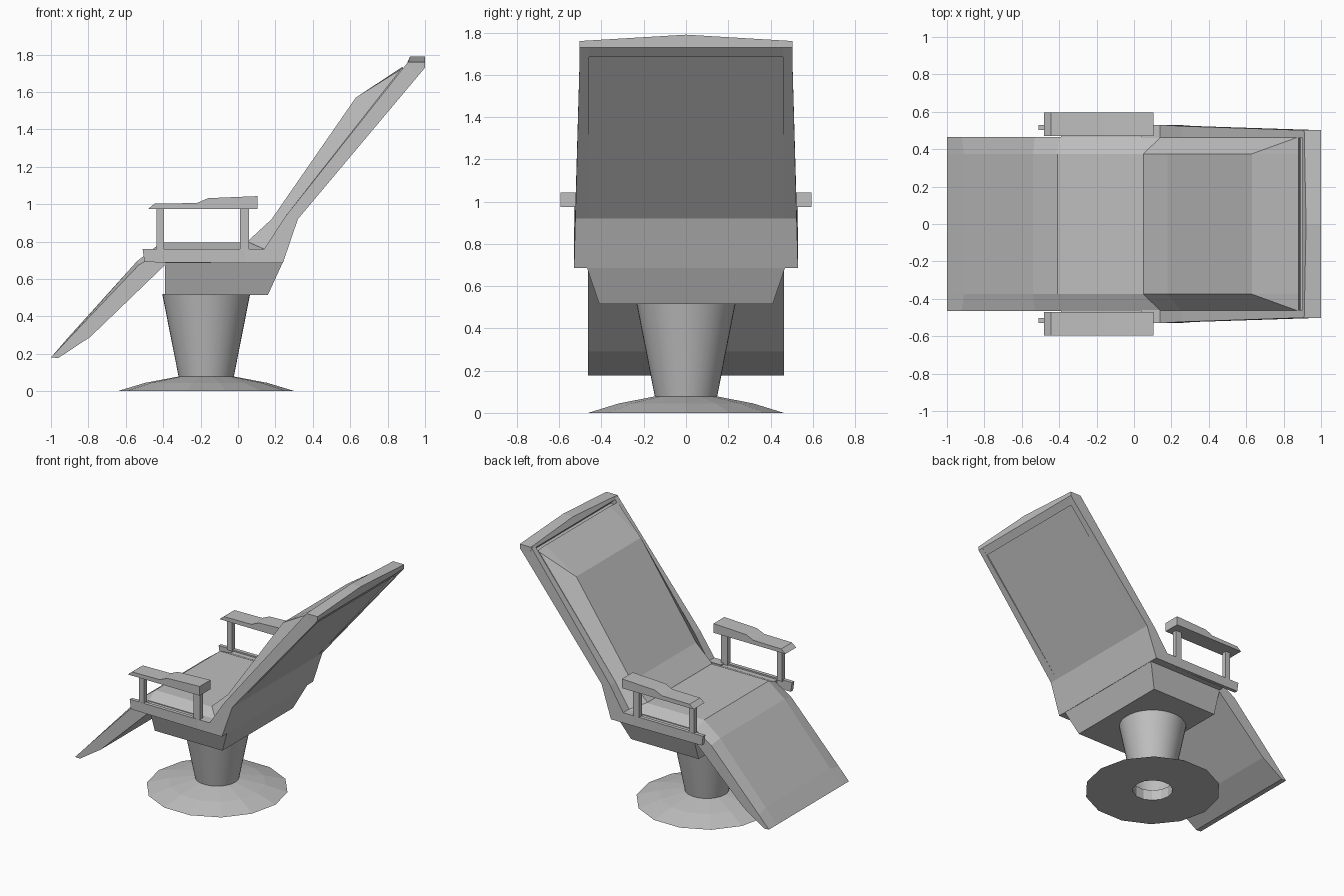
import bpy, bmesh, math

cube = bpy.data.objects.get("Cube")
if cube:
    bpy.data.objects.remove(cube, do_unlink=True)

grey = bpy.data.materials.new("plain_grey")
grey.use_nodes = True
colour = (0.52, 0.52, 0.52, 1)
grey.diffuse_color = colour
grey.node_tree.nodes["Principled BSDF"].inputs["Base Color"].default_value = colour


def finish(name, bm, smooth=False):
    bmesh.ops.recalc_face_normals(bm, faces=bm.faces)
    for f in bm.faces:
        f.smooth = smooth
    me = bpy.data.meshes.new(name)
    bm.to_mesh(me)
    bm.free()
    me.materials.append(grey)
    ob = bpy.data.objects.new(name, me)
    bpy.context.collection.objects.link(ob)
    return ob


def loft(name, sections):
    """Skin side profiles (x, z) placed at successive y positions."""
    bm = bmesh.new()
    rings = [[bm.verts.new((x, y, z)) for x, z in pts] for y, pts in sections]
    for a, b in zip(rings, rings[1:]):
        for i in range(len(a)):
            j = (i + 1) % len(a)
            bm.faces.new((a[i], a[j], b[j], b[i]))
    bm.faces.new(rings[0])
    bm.faces.new(rings[-1])
    return finish(name, bm)


def slab(name, pts, y0, y1):
    return loft(name, [(y0, pts), (y1, pts)])


def cushion(name, edge, crown, y_edge, y_crown):
    return loft(name, [(-y_edge, edge), (-y_crown, crown),
                       (y_crown, crown), (y_edge, edge)])


def rect(x0, x1, z0, z1):
    return [(x0, z0), (x1, z0), (x1, z1), (x0, z1)]


def lathe(name, profile, sides, smooth, closed):
    """Revolve (radius, z) points about the pedestal axis."""
    bm = bmesh.new()
    rings = []
    for r, z in profile:
        rings.append([bm.verts.new((-0.17 + r * math.cos(t), r * math.sin(t), z))
                      for t in (math.tau * i / sides for i in range(sides))])
    pairs = list(zip(rings, rings[1:]))
    if closed:
        pairs.append((rings[-1], rings[0]))
    for a, b in pairs:
        for i in range(sides):
            j = (i + 1) % sides
            bm.faces.new((a[i], a[j], b[j], b[i]))
    return finish(name, bm, smooth)


# Pedestal: faceted foot with a hollow column
lathe("base_foot", [(0.14, 0), (0.475, 0), (0.325, 0.045), (0.14, 0.08)], 14, False, True)
lathe("column", [(0.147, 0.075), (0.235, 0.52)], 40, True, False)

# Tapered seat box
bm = bmesh.new()
bottom = [bm.verts.new((x, y, 0.515)) for x, y in
          ((-0.39, -0.41), (0.16, -0.41), (0.16, 0.41), (-0.39, 0.41))]
top = [bm.verts.new((x, y, 0.69)) for x, y in
       ((-0.39, -0.47), (0.24, -0.47), (0.24, 0.47), (-0.39, 0.47))]
bm.faces.new(bottom)
bm.faces.new(top)
for i in range(4):
    j = (i + 1) % 4
    bm.faces.new((bottom[i], bottom[j], top[j], top[i]))
finish("seat_box", bm)

# Seat deck
slab("seat_deck", rect(-0.39, 0.2, 0.685, 0.75), -0.51, 0.51)

# Seat cushion running down into the leg rest
under = [(0.14, 0.70), (-0.39, 0.675), (-0.79, 0.29), (-0.96, 0.178)]
cushion("seat_and_leg_rest",
        [(-1.0, 0.18), (-0.92, 0.265), (-0.53, 0.675), (-0.40, 0.755), (0.14, 0.755)] + under,
        [(-1.0, 0.18), (-0.91, 0.285), (-0.54, 0.695), (-0.41, 0.795), (0.14, 0.795)] + under,
        0.465, 0.375)

# Backrest cushion
behind = [(0.89, 1.69), (0.30, 0.95), (0.22, 0.72)]
cushion("back_cushion",
        [(0.14, 0.76), (0.25, 0.93), (0.87, 1.72), (0.88, 1.73)] + behind,
        [(0.05, 0.80), (0.18, 0.92), (0.63, 1.57), (0.88, 1.735)] + behind,
        0.462, 0.375)

# Back panel set slightly into the frame
slab("back_panel", [(0.10, 0.685), (0.24, 0.685), (0.32, 0.92), (0.965, 1.705),
                    (0.89, 1.71), (0.27, 0.94), (0.16, 0.74)], -0.47, 0.47)

# Peaked rail across the top of the back
ends = [(0.90, 1.745), (0.91, 1.76), (1.0, 1.76), (1.0, 1.73), (0.96, 1.685)]
peak = [(0.90, 1.745), (0.92, 1.79), (1.0, 1.79), (1.0, 1.73), (0.96, 1.685)]
loft("top_rail", [(-0.503, ends), (0, peak), (0.503, ends)])

# Side frames and armrests, mirrored to both sides
frame = [(0.04, 0.685), (0.24, 0.685), (0.32, 0.92), (1.0, 1.73),
         (1.0, 1.755), (0.905, 1.755), (0.25, 0.93), (0.14, 0.76), (0.04, 0.76)]
pad = [(-0.44, 0.975), (-0.48, 0.975), (-0.445, 1.003), (-0.22, 1.006),
       (-0.16, 1.032), (0.105, 1.043), (0.105, 0.975)]
for s, side in ((1, "back_side"), (-1, "front_side")):
    outer = slab("frame_" + side, frame, s * 0.46, s * 0.53)
    for v in outer.data.vertices:        # narrow the frame towards the top
        if abs(v.co.y) > 0.5 and v.co.z > 0.8:
            v.co.y = s * (0.53 - 0.027 * (v.co.z - 0.685))
    slab("seat_rail_" + side, [(-0.51, 0.76), (-0.50, 0.69), (0.06, 0.685), (0.06, 0.76)],
         s * 0.503, s * 0.53)
    slab("arm_pad_" + side, pad, s * 0.47, s * 0.595)
    for x0, x1, end in ((-0.435, -0.395, "fore"), (0.01, 0.06, "rear")):
        slab("arm_post_" + end + "_" + side, rect(x0, x1, 0.75, 0.98), s * 0.495, s * 0.529)
